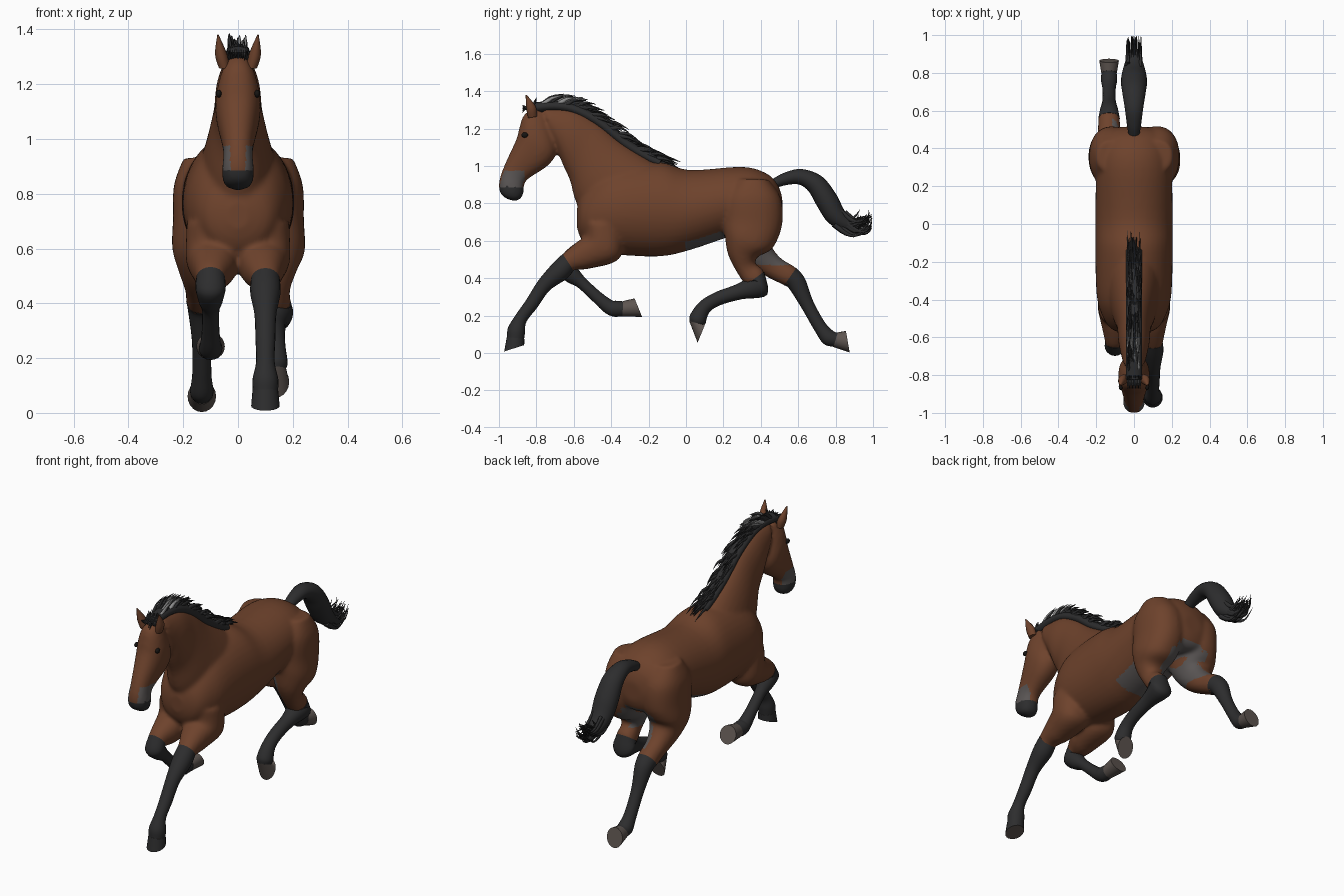
import bpy, bmesh, math, random
from mathutils import Vector

if "Cube" in bpy.data.objects:
    bpy.data.objects.remove(bpy.data.objects["Cube"])

random.seed(4)
rnd = random.uniform


def mat(name, *rgb):
    m = bpy.data.materials.new(name)
    m.diffuse_color = (*rgb, 1)
    m.use_nodes = True
    m.node_tree.nodes["Principled BSDF"].inputs["Base Color"].default_value = m.diffuse_color
    return m


BROWN = mat("bay_brown", .155, .055, .025)
BLACK = mat("soft_black", .026, .026, .027)
GREY = mat("skin_grey", .1, .09, .088)
HOOF = mat("hoof_grey", .11, .09, .08)
LIGHT = mat("mane_grey", .27, .27, .27)
EYE = mat("eye_black", .008, .007, .006)


def spline(rows, steps):
    """Catmull-Rom interpolation between rows of numbers."""
    out = []
    for i in range(len(rows) - 1):
        a, b, c, d = rows[max(i - 1, 0)], rows[i], rows[i + 1], rows[min(i + 2, len(rows) - 1)]
        for s in range(steps):
            t = s / steps
            out.append([q + .5 * t * (r - p + t * (2 * p - 5 * q + 4 * r - u + t * (3 * (q - r) + u - p)))
                        for p, q, r, u in zip(a, b, c, d)])
    return out + [list(rows[-1])]


def loft(bm, rings, sides=24, steps=5, power=1):
    """Skin rings (y1, z1, y2, z2, half width, x centre); points 1 and 2 are opposite edges."""
    prev = None
    for y1, z1, y2, z2, w, x in spline([(*r, 0)[:6] for r in rings], steps):
        ring = []
        for k in range(sides):
            t = math.tau * k / sides
            c, s = (math.copysign(abs(v) ** power, v) for v in (math.cos(t), math.sin(t)))
            ring.append(bm.verts.new((x + w * s, (y1 + y2 + c * (y1 - y2)) / 2,
                                      (z1 + z2 + c * (z1 - z2)) / 2)))
        if prev:
            for k in range(sides):
                j = (k + 1) % sides
                bm.faces.new((prev[k], prev[j], ring[j], ring[k]))
        else:
            bm.faces.new(ring[::-1])
        prev = ring
    bm.faces.new(prev)


def tube(path, x=0, width=lambda r: r):
    """Turn centre points (y, z, radius, optional x) into rings square to the path."""
    rings = []
    for i, p in enumerate(path):
        a, b = path[max(i - 1, 0)], path[min(i + 1, len(path) - 1)]
        n = Vector((a[1] - b[1], b[0] - a[0])).normalized() * p[2]
        rings.append((p[0] + n.x, p[1] + n.y, p[0] - n.x, p[1] - n.y, width(p[2]), p[3] if len(p) > 3 else x))
    return rings


def shrink(r, k):
    y, z = (r[0] + r[2]) / 2, (r[1] + r[3]) / 2
    return (y + (r[0] - y) * k, z + (r[1] - z) * k, y + (r[2] - y) * k, z + (r[3] - z) * k, r[4] * k, r[5])


def finish(bm, name, *mats):
    bmesh.ops.recalc_face_normals(bm, faces=bm.faces)
    for f in bm.faces:
        f.smooth = len(f.verts) < 5
    me = bpy.data.meshes.new(name)
    bm.to_mesh(me)
    bm.free()
    for m in mats:
        me.materials.append(m)
    ob = bpy.data.objects.new(name, me)
    bpy.context.collection.objects.link(ob)
    return ob


# Body profiles: torso as (y, top, bottom, half width), neck and head as rings
torso = [(-.583, .77, .67, .04), (-.555, .85, .6, .12), (-.48, .95, .54, .17), (-.37, 1, .525, .198),
         (-.14, 1.02, .517, .205), (.02, .978, .55, .205), (.3, .995, .64, .2), (.43, .96, .63, .185),
         (.49, .9, .65, .15), (.515, .83, .71, .06)]
neck = [(-.76, 1.315, -.7, 1.12, .06), (-.6, 1.3, -.66, 1.01, .082), (-.47, 1.23, -.62, .92, .09),
        (-.34, 1.125, -.59, .81, .115), (-.17, 1.02, -.52, .68, .15)]
head = [(-.81, 1.315, -.75, 1.27, .035), (-.868, 1.27, -.71, 1.16, .066), (-.892, 1.2, -.695, 1.07, .082),
        (-.908, 1.14, -.74, 1, .078), (-.972, 1, -.855, .92, .054), (-1, .91, -.87, .85, .058),
        (-.99, .85, -.89, .82, .05), (-.95, .82, -.915, .813, .02)]

# Leg paths (y, z, radius): shared upper parts, then one path per leg
hip = [(.36, .93, .08), (.357, .83, .15), (.355, .7, .16)]
arm = [(-.44, .69, .1), (-.445, .567, .11), (-.545, .525, .08)]
reaching = [(-.63, .485, .052), (-.678, .435, .055), (-.76, .36, .04), (-.825, .263, .036),
            (-.882, .185, .034), (-.906, .123, .047), (-.911, .08, .046)]
folded = [(-.625, .49, .052), (-.645, .452, .055), (-.605, .413, .045), (-.558, .375, .032),
          (-.48, .303, .032), (-.418, .251, .038), (-.383, .237, .043), (-.338, .236, .04)]
tucked = [(.335, .595, .133), (.305, .52, .08), (.325, .45, .055), (.37, .4, .058), (.391, .361, .066),
          (.283, .327, .042), (.17, .29, .037), (.1, .246, .038), (.064, .185, .046), (.058, .16, .04)]
pushing = [(.36, .6, .13), (.39, .525, .085), (.47, .457, .062), (.557, .408, .056), (.594, .37, .05),
           (.648, .26, .036), (.715, .142, .035), (.762, .083, .043), (.8, .071, .04)]
legs = []
for name, path, brown, x, sole in (
        ("front_leg_reaching", arm + reaching, 3, .1, (-.972, .008, -.865, .042)),
        ("front_leg_folded", arm + folded, 3, -.1, (-.275, .292, -.235, .193)),
        ("hind_leg_tucked", hip + tucked, 6, .135, (.11, .172, .062, .055)),
        ("hind_leg_pushing", hip + pushing, 6, -.132, (.855, .118, .875, .003))):
    rings = tube(path, x, lambda r: min(r, .06 + .37 * r))
    rings = [(*r[:5], x * .9 if i < 3 else x) for i, r in enumerate(rings)]
    last = rings[-1]
    if (last[0] - last[2]) * (sole[0] - sole[2]) + (last[1] - last[3]) * (sole[1] - sole[3]) < 0:
        sole = sole[2:] + sole[:2]
    legs.append((name, rings[:brown], rings[brown:], (*sole, .052, x)))

# Body: torso, neck, head and upper legs fused into one skin
bm = bmesh.new()
loft(bm, [(y, t, y, b, w) for y, t, b, w in torso], 40)
loft(bm, neck, 32)
loft(bm, head, 32, power=.88)
for name, upper, lower, sole in legs:
    loft(bm, upper + [lower[0], shrink(lower[1], .8)], 28, power=.9)
raw = finish(bm, "body_raw")
fuse = raw.modifiers.new("fuse", "REMESH")
fuse.mode = "VOXEL"
fuse.voxel_size = .011
raw.modifiers.new("blend", "SMOOTH").iterations = 7
dg = bpy.context.evaluated_depsgraph_get()
me = bpy.data.meshes.new_from_object(raw.evaluated_get(dg))
bpy.data.objects.remove(raw)
bpy.context.collection.objects.link(bpy.data.objects.new("body", me))
me.materials.clear()
for m in (BROWN, BLACK, GREY):
    me.materials.append(m)
for p in me.polygons:
    p.use_smooth = True
    (x, y, z), n = p.center, p.normal
    muzzle = y < -.84 and z < .89
    nostril = y < -.86 and z < .975 and abs(x) > .028
    groin = y > 0 and abs(x) < .13 and .47 < z < .7 and (n.z < -.45 or x * n.x < -.03)
    p.material_index = 1 if muzzle else 2 if nostril or groin else 0

# Lower legs and hooves
for name, upper, lower, sole in legs:
    bm = bmesh.new()
    loft(bm, [shrink(lower[0], 1.02)] + lower[1:], 20)
    finish(bm, name + "_lower", BLACK)
    bm = bmesh.new()
    loft(bm, [shrink(lower[-1], 1.03), sole], 20, 1)
    hoof = finish(bm, name + "_hoof", BLACK if "reaching" in name else HOOF, HOOF)
    for p in hoof.data.polygons:
        p.material_index = int(len(p.vertices) > 4)

# Ears and eyes
for s, side in ((-1, "right"), (1, "left")):
    bm = bmesh.new()
    loft(bm, tube([(-.82, 1.26, .024, s * .05), (-.828, 1.31, .026, s * .062), (-.855, 1.38, .003, s * .073)],
                  width=lambda r: r * .85), 14)
    finish(bm, side + "_ear", BROWN)
    bm = bmesh.new()
    bmesh.ops.create_uvsphere(bm, u_segments=16, v_segments=10, radius=.018)
    bmesh.ops.scale(bm, verts=bm.verts, vec=(.6, 1, .8))
    bmesh.ops.translate(bm, verts=bm.verts, vec=(s * .07, -.862, 1.165))
    finish(bm, side + "_eye", EYE)


def strand(bm, *pts):
    """Tapered lock of hair through (x, y, z) points."""
    last = len(pts) - 1
    path = [(y, z, .015 * (1 - i / last) + .001, x) for i, (x, y, z) in enumerate(pts)]
    loft(bm, tube(path, width=lambda r: r * .6), 6, 3)


# Mane: a ridge along the crest with loose locks swept back
crest = [(-.82, 1.31), (-.7, 1.32), (-.59, 1.3), (-.46, 1.23), (-.33, 1.125), (-.22, 1.055), (-.14, 1.015)]
line = [Vector(p) for p in spline(crest, 12)]
bm, light = bmesh.new(), bmesh.new()
loft(bm, tube([(y, z, .028) for y, z in crest], width=lambda r: .043), 16)
for k in range(125):
    pale = k > 110
    i = random.randrange(4, 17 if pale else len(line) - 6)
    x, length = rnd(-.035, .035), rnd(.09, .15)
    lift = .05 if pale else rnd(.02, .06)
    t = (line[i + 3] - line[i - 3]).normalized()
    n = Vector((-t.y, t.x))
    strand(light if pale else bm, (x * .8, *line[i]), (x, *(line[i] + t * length * .45 + n * lift * .8)),
           (x, *(line[i] + t * length + n * lift)))
finish(bm, "mane", BLACK)
finish(light, "mane_light_locks", LIGHT)

# Forelock
bm = bmesh.new()
for k in range(9):
    x = .008 * (k - 4)
    strand(bm, (x, -.8, 1.29), (x, -.85, 1.31), (x, -.875, rnd(1.28, 1.33)))
    strand(bm, (x, -.81, 1.29), (x, -.815, 1.325), (x, -.8, rnd(1.335, 1.365)))
finish(bm, "forelock", BLACK)

# Tail: arched bundle ending in loose locks
tail = [(.47, .905, .025), (.53, .93, .033), (.61, .942, .042), (.69, .905, .053), (.75, .82, .06),
        (.8, .735, .055), (.86, .685, .04), (.92, .665, .02)]
bm = bmesh.new()
loft(bm, tube(tail, width=lambda r: r * 1.15), 20)
for k in range(44):
    x, y, z = rnd(-.04, .04), rnd(.78, .85), rnd(-.04, .04)
    strand(bm, (x, y, .725 + z), (x, y + .065, .675 + z), (x, y + .12, .67 + z + rnd(-.01, .03)),
           (x, min(y + rnd(.13, .2), .995), .69 + z + rnd(0, .06)))
finish(bm, "tail", BLACK)
